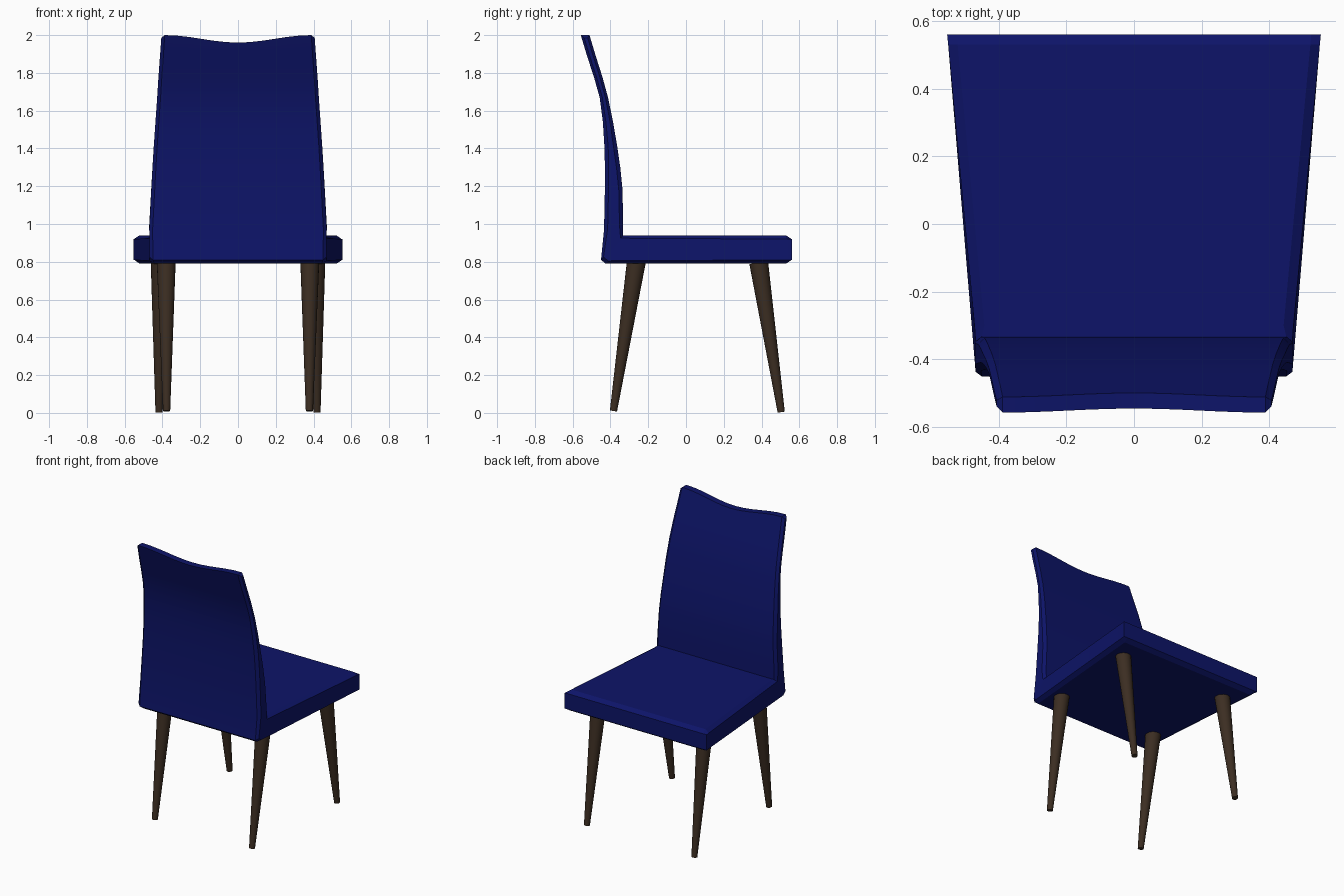
import bpy, bmesh, math
from mathutils import Vector

if "Cube" in bpy.data.objects:
    bpy.data.objects.remove(bpy.data.objects["Cube"])


def material(name, rgb):
    m = bpy.data.materials.new(name)
    m.diffuse_color = (*rgb, 1)
    m.use_nodes = True
    m.node_tree.nodes["Principled BSDF"].inputs["Base Color"].default_value = m.diffuse_color
    return m


def finish(name, bm, mat, angle):
    bmesh.ops.recalc_face_normals(bm, faces=bm.faces)
    me = bpy.data.meshes.new(name)
    bm.to_mesh(me)
    bm.free()
    ob = bpy.data.objects.new(name, me)
    bpy.context.collection.objects.link(ob)
    me.materials.append(mat)
    bpy.ops.object.select_all(action='DESELECT')
    ob.select_set(True)
    bpy.context.view_layer.objects.active = ob
    bpy.ops.object.shade_smooth_by_angle(angle=math.radians(angle))
    return ob


blue = material("blue_fabric", (0.004, 0.007, 0.14))
wood = material("dark_wood", (0.045, 0.027, 0.016))

# Upholstered shell: stations (inner y, z, outer y, z, half width, chamfer)
# running from the seat's front edge to the top of the back
stations = [
    (0.56, 0.92, 0.56, 0.81, 0.552, 0.0),
    (0.53, 0.94, 0.53, 0.79, 0.549, 0.02),
    (-0.30, 0.94, -0.425, 0.79, 0.470, 0.02),
    (-0.333, 0.94, -0.450, 0.81, 0.468, 0.02),
    (-0.333, 1.00, -0.434, 0.97, 0.470, 0.02),
    (-0.336, 1.18, -0.430, 1.16, 0.460, 0.02),
    (-0.348, 1.30, -0.429, 1.29, 0.453, 0.02),
    (-0.364, 1.41, -0.432, 1.41, 0.446, 0.02),
    (-0.386, 1.54, -0.440, 1.54, 0.437, 0.016),
    (-0.413, 1.67, -0.457, 1.67, 0.428, 0.014),
    (-0.443, 1.78, -0.488, 1.78, 0.421, 0.014),
    (-0.478, 1.89, -0.524, 1.89, 0.413, 0.014),
    (-0.511, 2.00, -0.557, 2.00, 0.406, 0.014),
]
N = 12
bm = bmesh.new()
rings = []
for i, (fy, fz, by, bz, w, c) in enumerate(stations):
    F, B = Vector((0, fy, fz)), Vector((0, by, bz))
    d = (B - F).normalized() * c
    inset = 0.028 if i < 3 else 0.018
    cols = [(-w, d, 0.13)]
    for k in range(N + 1):
        u = 2 * k / N - 1
        cols.append((u * (w - inset), Vector(), 0.18 * (1 + math.cos(math.pi * u))))
    cols.append((w, d, 0.13))
    front, rear = [], []
    for x, off, dip in cols:
        a, b = F + off, B - off
        if i == len(stations) - 1:      # dipped top edge
            p = stations[i - 1]
            a = a.lerp(Vector((0, p[0], p[1])) + off, dip)
            b = b.lerp(Vector((0, p[2], p[3])) - off, dip)
        a.x = b.x = x
        front.append(bm.verts.new(a))
        rear.append(bm.verts.new(b))
    rings.append(front + rear[::-1])
n = len(rings[0])
for r, s in zip(rings, rings[1:]):
    for k in range(n):
        m = (k + 1) % n
        bm.faces.new((r[k], r[m], s[m], s[k]))
for r in (rings[0], rings[-1]):
    for k in range(n // 2 - 1):
        bm.faces.new((r[k], r[k + 1], r[n - 2 - k], r[n - 1 - k]))
finish("seat_and_back", bm, blue, 18)


# Splayed tapered legs
def leg(name, top, foot):
    top, foot = Vector(top), Vector(foot)
    axis = top - foot
    b = bmesh.new()
    bmesh.ops.create_cone(b, cap_ends=True, segments=20, radius1=0.019,
                          radius2=0.05, depth=axis.length)
    b.transform(axis.to_track_quat('Z', 'Y').to_matrix().to_4x4())
    bmesh.ops.translate(b, verts=b.verts, vec=(top + foot) / 2)
    finish(name, b, wood, 35)


for side, s in (("left", -1), ("right", 1)):
    leg("front_leg_" + side, (s * 0.412, 0.385, 0.795), (s * 0.418, 0.504, 0.004))
    leg("back_leg_" + side, (s * 0.380, -0.263, 0.800), (s * 0.378, -0.384, 0.010))
